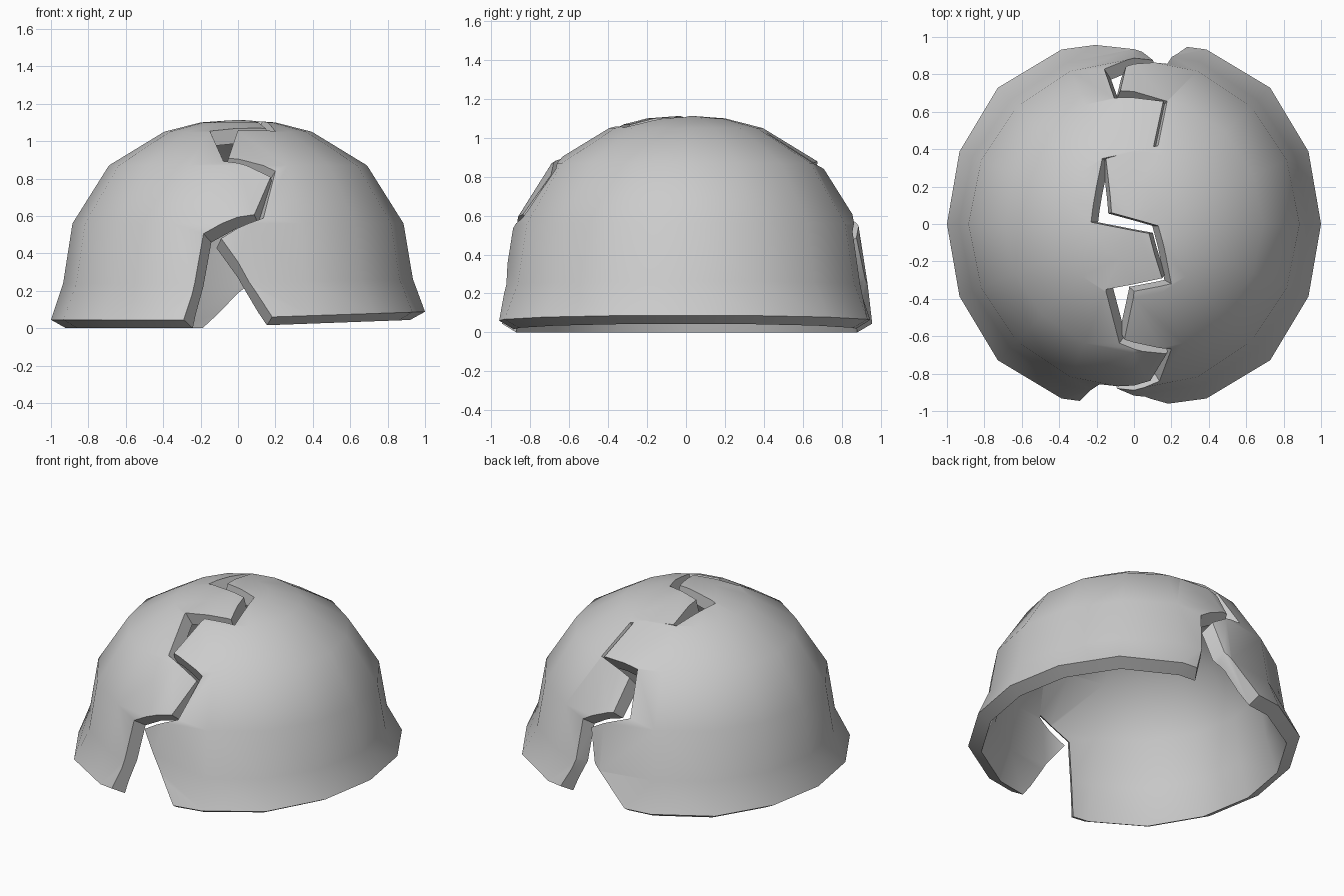
import bpy, bmesh, math
from mathutils import Vector

if "Cube" in bpy.data.objects:
    bpy.data.objects.remove(bpy.data.objects["Cube"])

SIDES = 16
# dome profile as (radius, height), rim to crown, outside then inside
OUTER = [(1.0, .045), (.935, .24), (.885, .56), (.69, .87), (.395, 1.05), (.2, 1.10), (0, 1.115)]
INNER = [(.92, 0), (.86, .22), (.81, .53), (.62, .81), (.355, .975), (.18, 1.02), (0, 1.035)]
RIM = [1.0, 1.01, 1.03, 1.01, .985, 1.01, 1.03, 1.01]

# crack edges as (x, y) or (x, y, z), front rim over the crown to back rim
LEFT = [(-.30, -.95, -.03), (-.18, -.85, .50), (.09, -.83, .60), (.17, -.71, .83),
        (-.08, -.64), (-.15, -.35), (.15, -.29), (.08, -.05), (-.23, .01), (-.17, .35),
        (.10, .40), (.155, .66), (-.11, .68), (-.16, .83, .60), (.10, .88, .49),
        (.04, .93, .28), (-.28, .96, -.03)]
RIGHT = [(.22, -.96, -.03), (-.09, -.88, .48), (.13, -.83, .58), (.20, -.67, .84),
         (-.05, -.62), (0, -.36), (.20, -.32), (.13, -.01), (-.12, .06), (-.15, .35),
         (.13, .42), (.18, .66), (-.07, .72, .82), (-.04, .85, .62), (.18, .86, .52),
         (.22, .92, .25), (.31, .96, -.03)]


def dome_point(p):
    """Place a crack point on the outside of the dome."""
    if len(p) == 3:
        return Vector(p)
    r = math.hypot(*p)
    for (r0, z0), (r1, z1) in zip(OUTER, OUTER[1:]):
        if r1 <= r <= r0:
            return Vector((*p, z1 + (z0 - z1) * (r - r1) / (r0 - r1)))


def finish(bm, name):
    bmesh.ops.recalc_face_normals(bm, faces=bm.faces)
    mesh = bpy.data.meshes.new(name)
    bm.to_mesh(mesh)
    bm.free()
    ob = bpy.data.objects.new(name, mesh)
    bpy.context.collection.objects.link(ob)
    return ob


def dome(name):
    """Thick revolved shell with a slightly squared rim."""
    bm = bmesh.new()
    rings = []
    for prof in (OUTER[::-1], INNER):
        for r, z in prof:
            if r == 0:
                rings.append([bm.verts.new((0, 0, z))] * SIDES)
                continue
            ring = []
            for i in range(SIDES):
                a = math.tau * i / SIDES
                k = r * (RIM[i % 8] if z < .1 else 1)
                ring.append(bm.verts.new((k * math.cos(a), k * math.sin(a), z)))
            rings.append(ring)
    for a, b in zip(rings, rings[1:]):
        for i in range(SIDES):
            j = (i + 1) % SIDES
            bm.faces.new(list(dict.fromkeys((a[i], a[j], b[j], b[i]))))
    return finish(bm, name)


def crack_cutter(points, side):
    """Wedge on one side of the zigzag crack, walls converging on an apex past it."""
    apex = Vector((-side * .38, 0, -.12))
    bm = bmesh.new()
    o = bm.verts.new(apex)
    f = bm.verts.new((side * 2.5, 0, apex.z))
    near, far = [], []
    for p in points:
        v = apex + (dome_point(p) - apex) * 1.5
        near.append(bm.verts.new(v))
        far.append(bm.verts.new((side * 2.5, v.y, v.z)))
    for i in range(len(near) - 1):
        bm.faces.new((o, near[i], near[i + 1]))
        bm.faces.new((near[i], far[i], far[i + 1], near[i + 1]))
        bm.faces.new((f, far[i], far[i + 1]))
    for i in (0, -1):
        bm.faces.new((o, near[i], far[i], f))
    bmesh.ops.triangulate(bm, faces=bm.faces)
    return finish(bm, "crack_cutter")


def shell_half(name, points, side, tilt):
    ob = dome(name)
    cutter = crack_cutter(points, side)
    cutter.hide_render = True
    mod = ob.modifiers.new("crack", 'BOOLEAN')
    mod.operation = 'INTERSECT'
    mod.solver = 'EXACT'
    mod.object = cutter
    bpy.ops.object.select_all(action='DESELECT')
    ob.select_set(True)
    bpy.context.view_layer.objects.active = ob
    bpy.ops.object.modifier_apply(modifier=mod.name)
    bpy.data.objects.remove(cutter)
    for v in ob.data.vertices:      # rim lifts towards the outer side
        v.co.z += (.01 + tilt * v.co.x) * max(0, 1 - v.co.z / .5) if tilt else 0
    bpy.ops.object.shade_smooth_by_angle(angle=math.radians(38))


# the two halves of the broken shell
shell_half("left_shell", LEFT, -1, 0)
shell_half("right_shell", RIGHT, 1, .037)
